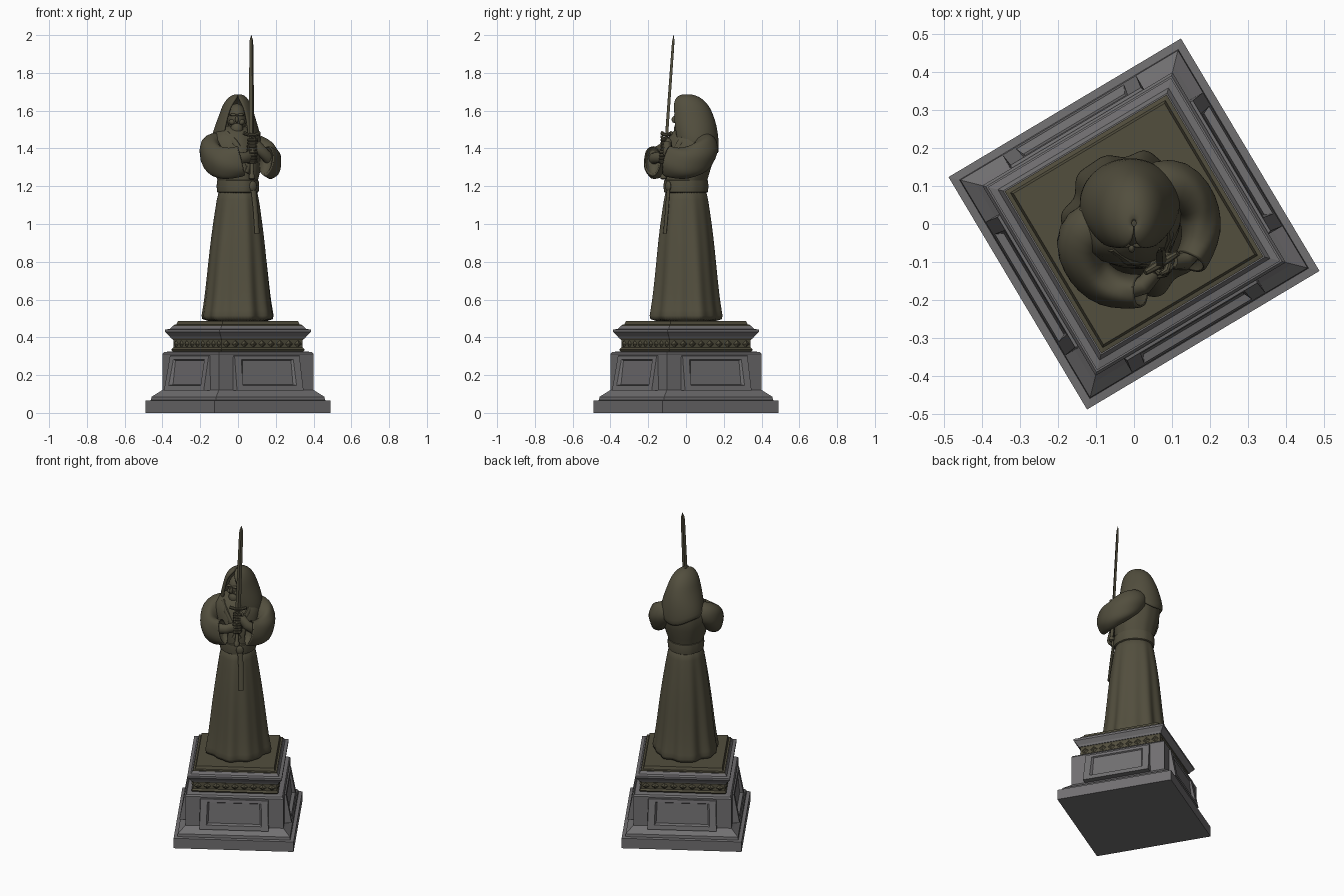
import bpy, bmesh, math
from math import sin, cos, pi, radians
from mathutils import Vector, Matrix

if "Cube" in bpy.data.objects:
    bpy.data.objects.remove(bpy.data.objects["Cube"])

TURN = Matrix.Rotation(radians(30.8), 4, 'Z')


def material(name, rgb):
    m = bpy.data.materials.new(name)
    m.diffuse_color = (*rgb, 1)
    m.use_nodes = True
    m.node_tree.nodes["Principled BSDF"].inputs["Base Color"].default_value = m.diffuse_color
    return m


BRONZE = material("dark_olive_bronze", (0.085, 0.077, 0.048))
STONE = material("grey_stone", (0.165, 0.160, 0.165))


def finish(name, bm, mat, turned=True, smooth=40, mods=()):
    """Turn a bmesh into an object, with the statue's turn about z."""
    bmesh.ops.recalc_face_normals(bm, faces=bm.faces[:])
    me = bpy.data.meshes.new(name)
    bm.to_mesh(me)
    bm.free()
    if turned:
        me.transform(TURN)
    me.materials.append(mat)
    if smooth:
        for p in me.polygons:
            p.use_smooth = True
        me.set_sharp_from_angle(angle=radians(smooth))
    ob = bpy.data.objects.new(name, me)
    bpy.context.collection.objects.link(ob)
    for kind, props in mods:
        m = ob.modifiers.new(kind.title(), kind)
        for k, v in props.items():
            setattr(m, k, v)
    return ob


def loft(name, rings, mat, closed=True, caps=True, **kw):
    bm = bmesh.new()
    rows = [[bm.verts.new(p) for p in r] for r in rings]
    n = len(rows[0])
    for a, b in zip(rows, rows[1:]):
        for i in range(n if closed else n - 1):
            j = (i + 1) % n
            bm.faces.new((a[i], a[j], b[j], b[i]))
    if caps:
        bm.faces.new(rows[0])
        bm.faces.new(rows[-1])
    return finish(name, bm, mat, **kw)


def square(h, z):
    return [(h, h, z), (-h, h, z), (-h, -h, z), (h, -h, z)]


def oval(cx, cy, rx, ry, z, fold=0, n=72):
    out = []
    for i in range(n):
        a = 2 * pi * i / n
        k = 1 + fold * (0.5 * cos(7 * a + .6) + .4 * cos(12 * a + 2) + .3 * cos(4 * a))
        out.append((cx + rx * k * cos(a), cy + ry * k * sin(a), z))
    return out


def tube(name, path, mat, n=20, **kw):
    """Path of (x, y, z, side radius, upright radius)."""
    rings = []
    pts = [Vector(p[:3]) for p in path]
    for i, p in enumerate(path):
        t = (pts[min(i + 1, len(pts) - 1)] - pts[max(i - 1, 0)]).normalized()
        ref = Vector((0, 1, 0)) if abs(t.z) > .9 else Vector((0, 0, 1))
        side = t.cross(ref).normalized()
        up = side.cross(t)
        rings.append([pts[i] + side * p[3] * cos(2 * pi * k / n) + up * p[4] * sin(2 * pi * k / n)
                      for k in range(n)])
    return loft(name, rings, mat, **kw)


def blob(name, c, r, mat, turned=True):
    bm = bmesh.new()
    bmesh.ops.create_uvsphere(bm, u_segments=20, v_segments=12, radius=1)
    bm.transform(Matrix.Translation(c) @ Matrix.Diagonal((*r, 1)))
    return finish(name, bm, mat, turned, 60)


# ---- plinth: stacked square tiers
def tier(name, prof, mat):
    loft(name, [square(h, z) for h, z in prof], mat, smooth=0)


tier("plinth_body", [(.357, 0), (.357, .065), (.336, .067), (.334, .085), (.305, .11), (.292, .122),
                     (.292, .312), (.285, .322), (.26, .326)], STONE)
tier("frieze_band", [(.25, .322), (.258, .335), (.25, .345), (.25, .385), (.258, .40)], BRONZE)
tier("cornice", [(.258, .393), (.263, .405), (.281, .428), (.281, .441), (.262, .445), (.252, .46)], STONE)
tier("top_plate", [(.249, .45), (.249, .466), (.238, .468), (.232, .486)], BRONZE)

# raised panels with a sunken field, and frieze leaves, on all four sides
for k in range(4):
    rot = Matrix.Rotation(k * pi / 2, 4, 'Z')

    def quad(w0, w1, z0, z1, d0, d1):
        return [rot @ Vector(p) for p in ((-w0, -d0, z0), (w0, -d0, z0), (w1, -d1, z1), (-w1, -d1, z1))]
    loft("side_panel", [quad(.205, .205, .118, .305, .285, .285), quad(.205, .20, .118, .302, .334, .300),
                        quad(.165, .16, .145, .283, .329, .303), quad(.155, .15, .15, .278, .308, .296)],
         STONE, smooth=0)
    for i in range(9):
        x = (i - 4) * .055
        loft("frieze_leaf", [[rot @ Vector((x + dx, -d, z)) for dx, z in
                              ((-w, .365), (0, .365 - h), (w, .365), (0, .365 + h))]
                             for w, h, d in ((.026, .022, .248), (.008, .006, .259))], BRONZE, smooth=0)

# ---- robe skirt with folds deepening to the hem
skirt = [(.095, .112, 1.20, 0), (.107, .118, 1.14, .02), (.128, .140, 1.0, .04), (.148, .154, .85, .05),
         (.163, .166, .7, .065), (.177, .18, .57, .075), (.19, .192, .51, .08), (.188, .19, .48, .08)]
loft("robe_skirt", [oval(0, 0, rx, ry, z, f) for rx, ry, z, f in skirt], BRONZE, smooth=60,
     mods=[('SUBSURF', dict(levels=1, render_levels=1))])

# ---- belt and its knot
loft("belt", [oval(0, 0, .098 + e, .112 + e, z, .012) for z, e in
              ((1.165, 0), (1.17, .008), (1.20, .011), (1.23, .008), (1.235, 0))], BRONZE)
blob("belt_knot", (.02, -.122, 1.20), (.022, .012, .028), BRONZE)
tube("belt_tail", [(.022, -.122, 1.19, .016, .006), (.028, -.134, 1.08, .015, .006),
                   (.03, -.148, .95, .015, .006)], BRONZE, n=8)

# ---- torso
torso = [(0, .1, .113, 1.22), (.005, .118, .120, 1.27), (.015, .132, .128, 1.33), (.025, .142, .128, 1.40),
         (.03, .138, .115, 1.45), (.03, .105, .09, 1.49), (.03, .05, .05, 1.52)]
loft("torso", [oval(0, cy, rx, ry, z, .012) for cy, rx, ry, z in torso], BRONZE, smooth=60)
for s in (-1, 1):
    tube("robe_lapel", [(s * .085, -.02, 1.475, .012, .02), (s * .065, -.072, 1.43, .012, .02),
                        (s * .03, -.105, 1.36, .011, .018), (-s * .015, -.113, 1.27, .01, .015)], BRONZE, n=10)

# ---- wide sleeves, with hollow cuffs
for s in (-1, 1):
    path = [(.05, .06, 1.45, .05, .05), (.12, .055, 1.415, .07, .072), (.152, .03, 1.385, .068, .08),
            (.168, -.015, 1.35, .058, .086), (.166, -.06, 1.328, .056, .084), (.145, -.11, 1.32, .054, .086),
            (.11, -.142, 1.325, .046, .08), (.075, -.162, 1.335, .046, .084),
            (.072, -.1635, 1.336, .037, .074), (.10, -.146, 1.34, .03, .06)]
    # the last rings fold back inside, so their frames are taken from the outer cuff
    n, rings, t = 28, [], Vector((1, 0, 0))
    pts = [Vector((s * p[0], p[1], p[2])) for p in path]
    for i, p in enumerate(path):
        if i < 8:
            t = (pts[min(i + 1, 7)] - pts[max(i - 1, 0)]).normalized()
        side = t.cross(Vector((0, 0, 1))).normalized()
        up = side.cross(t)
        ring = []
        for k in range(n):
            a = 2 * pi * k / n
            f = 1 + .035 * cos(5 * a + i * 1.3) * (1 < i < 8)
            ring.append(pts[i] + side * p[3] * f * cos(a) + up * p[4] * f * sin(a))
        rings.append(ring)
    loft("sleeve", rings, BRONZE, smooth=60, mods=[('SUBSURF', dict(levels=1, render_levels=1))])

# ---- sword, slightly leaning
LOW, TIP = Vector((.002, -.140, 1.235)), Vector((.027, -.092, 2.0))


def on_sword(z):
    return LOW.lerp(TIP, (z - LOW.z) / (TIP.z - LOW.z))


def sword_ring(z, w, d, n):
    c = on_sword(z)
    return [(c.x + w * cos(2 * pi * k / n), c.y + d * sin(2 * pi * k / n), z) for k in range(n)]


loft("sword_blade", [sword_ring(z, w, d, 4) for z, w, d in
                     ((1.46, .016, .009), (1.94, .0125, .008), (1.97, .011, .007), (2.0, .001, .001))],
     BRONZE, smooth=0)
loft("sword_grip", [sword_ring(z, r, r, 12) for z, r in
                    ((1.235, .008), (1.24, .016), (1.258, .016), (1.265, .010), (1.46, .011))], BRONZE)
g = on_sword(1.472)
tube("sword_guard", [(g.x - .05, g.y, 1.482, .008, .011), (g.x - .02, g.y, 1.472, .011, .010),
                     (g.x + .02, g.y, 1.472, .011, .010), (g.x + .05, g.y, 1.482, .008, .011)], BRONZE, n=8)

# ---- hands, one above the other on the grip
for s, z in ((1, 1.42), (-1, 1.355)):
    c = on_sword(z)
    tube("forearm", [(s * .11, -.135, 1.345, .028, .032), (s * .06, -.152, (z + 1.345) / 2, .025, .029),
                     (c.x + s * .022, c.y - .004, z, .022, .03)], BRONZE, n=14)
    blob("palm", (c.x + s * .016, c.y + .002, z), (.024, .022, .036), BRONZE)
    for f in range(4):
        zf = z + (f - 1.5) * .0165
        tube("finger", [(c.x + s * .024, c.y - .016, zf, .008, .009), (c.x + s * .002, c.y - .023, zf, .009, .009),
                        (c.x - s * .018, c.y - .014, zf, .009, .009), (c.x - s * .021, c.y + .006, zf, .007, .007)],
             BRONZE, n=8)
    tube("thumb", [(c.x + s * .02, c.y - .006, z + .022, .009, .009), (c.x, c.y - .022, z + .036, .009, .009),
                   (c.x - s * .014, c.y - .02, z + .044, .006, .006)], BRONZE, n=8)

# ---- hood: open at the face, draped into a cowl behind; the head looks to -y
hood = [(-.012, .055, .128, .112, 1.415, -.045, 32), (-.01, .05, .121, .116, 1.47, -.03, 32),
        (-.008, .04, .102, .116, 1.53, -.01, 32), (-.006, .03, .084, .105, 1.58, 0, 32),
        (-.005, .023, .073, .094, 1.62, 0, 26), (-.003, .013, .053, .073, 1.655, 0, 12),
        (0, .006, .030, .042, 1.675, 0, 1), (0, .002, .004, .006, 1.682, 0, 0)]
rows = []
for cx, cy, rx, ry, z, drop, gap in hood:
    g0, row = radians(gap), []
    for i in range(33):
        a = -pi / 2 + g0 + (2 * pi - 2 * g0) * i / 32
        row.append((cx + rx * cos(a), cy + ry * sin(a), z + drop * max(0, sin(a)) ** 3))
    rows.append(row)
loft("hood", rows, BRONZE, closed=False, caps=False, turned=False, smooth=60,
     mods=[('SOLIDIFY', dict(thickness=.016, offset=0)), ('SUBSURF', dict(levels=1, render_levels=1))])

# ---- face inside the hood
blob("head", (-.006, .008, 1.56), (.052, .066, .078), BRONZE, False)
blob("beard", (-.006, -.03, 1.502), (.034, .034, .04), BRONZE, False)
blob("nose", (-.006, -.062, 1.553), (.009, .014, .018), BRONZE, False)
blob("neck", (-.006, .01, 1.47), (.05, .05, .06), BRONZE, False)
for s in (-1, 1):
    blob("brow", (-.006 + s * .02, -.052, 1.578), (.02, .011, .007), BRONZE, False)
    blob("cheek", (-.006 + s * .024, -.04, 1.54), (.017, .016, .016), BRONZE, False)
